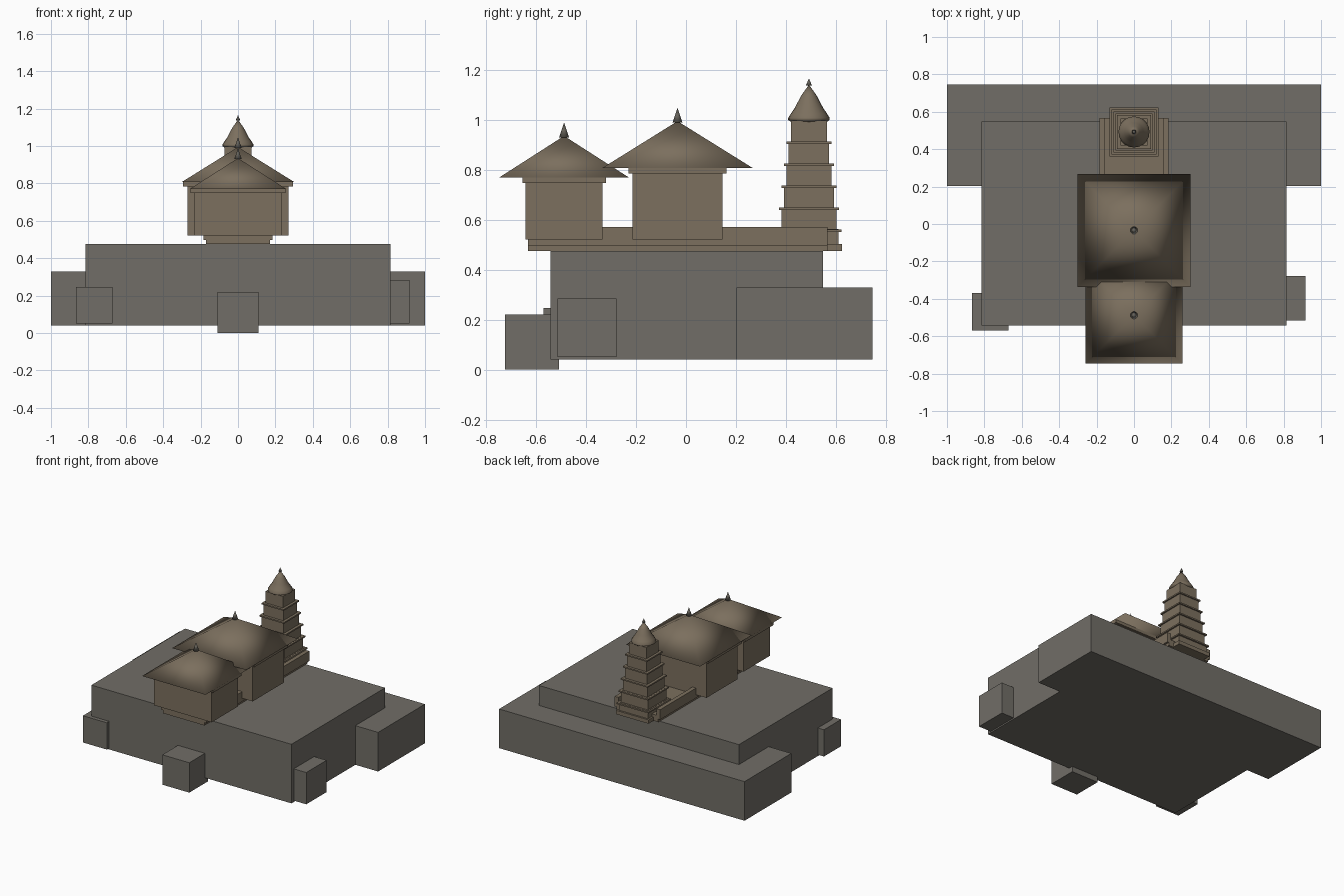
import bpy, bmesh, math

if "Cube" in bpy.data.objects:
    bpy.data.objects.remove(bpy.data.objects["Cube"])


def material(name, rgb):
    m = bpy.data.materials.new(name)
    m.diffuse_color = (*rgb, 1)
    m.use_nodes = True
    m.node_tree.nodes["Principled BSDF"].inputs["Base Color"].default_value = m.diffuse_color
    return m


ROCK = material("stone_grey", (0.165, 0.155, 0.135))
TAN = material("stone_tan", (0.20, 0.160, 0.112))
DARK = material("finial_grey", (0.13, 0.12, 0.10))


def finish(name, bm, mat, smooth=False):
    bmesh.ops.recalc_face_normals(bm, faces=bm.faces)
    for f in bm.faces:
        f.smooth = smooth
    me = bpy.data.meshes.new(name)
    bm.to_mesh(me)
    bm.free()
    ob = bpy.data.objects.new(name, me)
    bpy.context.collection.objects.link(ob)
    me.materials.append(mat)
    return ob


def box(name, x, y, z, mat):
    """Box from (min, max) pairs on each axis."""
    bm = bmesh.new()
    bmesh.ops.create_cube(bm, size=1)
    for v in bm.verts:
        for i, (lo, hi) in enumerate((x, y, z)):
            v.co[i] = lo if v.co[i] < 0 else hi
    return finish(name, bm, mat)


def lathe(name, y, profile, sides, mat, turn=0.0):
    """Closed, smooth-shaded revolved shape from (radius, z) rings, ending in a point."""
    bm = bmesh.new()
    rings = []
    for r, z in profile[:-1]:
        rings.append([bm.verts.new((r * math.cos(turn + 2 * math.pi * k / sides),
                                    y + r * math.sin(turn + 2 * math.pi * k / sides), z))
                      for k in range(sides)])
    tip = bm.verts.new((0, y, profile[-1][1]))
    bm.faces.new(rings[0])
    for k in range(sides):
        n = (k + 1) % sides
        for a, b in zip(rings, rings[1:]):
            bm.faces.new((a[k], a[n], b[n], b[k]))
        bm.faces.new((rings[-1][k], rings[-1][n], tip))
    return finish(name, bm, mat, True)


# Rock platform and surrounding blocks
box("main_platform", (-0.815, 0.815), (-0.542, 0.548), (0.04, 0.475), ROCK)
box("rear_platform", (-1, 1), (0.202, 0.747), (0.04, 0.328), ROCK)
box("front_block", (-0.11, 0.11), (-0.724, -0.509), (0, 0.22), ROCK)
box("left_block", (-0.865, -0.67), (-0.57, -0.37), (0.05, 0.247), ROCK)
box("right_block", (0.68, 0.917), (-0.515, -0.278), (0.05, 0.284), ROCK)

# Causeway with a low parapet on each side
box("causeway_deck", (-0.17, 0.17), (-0.632, 0.566), (0.475, 0.522), TAN)
for side, s in (("left", -1), ("right", 1)):
    box(side + "_parapet", sorted((s * 0.155, s * 0.185)), (-0.632, 0.566),
        (0.497, 0.57), TAN)


# Halls: walls, cornice, pyramid roof and finial
def hall(name, y, wall_x, wall_y, corn_x, corn_y, roof, z_wall, z_eave, z_top):
    box(name + "_walls", (-wall_x, wall_x), (y - wall_y, y + wall_y), (0.52, z_wall), TAN)
    box(name + "_cornice", (-corn_x, corn_x), (y - corn_y, y + corn_y), (z_wall, z_eave), TAN)
    lathe(name + "_roof", y, [(roof * math.sqrt(2), z_eave), (0, z_top)], 4, TAN, math.pi / 4)
    lathe(name + "_finial", y, [(0.02, z_top - 0.006), (0, z_top + 0.053)], 12, DARK)


hall("front_hall", -0.488, 0.235, 0.154, 0.255, 0.167, 0.259, 0.747, 0.769, 0.935)
hall("main_hall", -0.034, 0.27, 0.181, 0.294, 0.197, 0.302, 0.784, 0.806, 0.994)

# Pagoda: plinth, tapering storeys with thin ledges
PY = 0.492
box("pagoda_plinth", (-0.132, 0.132), (PY - 0.132, PY + 0.132), (0.475, 0.503), TAN)
for i in range(6):
    z0 = 0.475 + 0.087 * i
    h = 0.119 - 0.0095 * i
    box(f"pagoda_storey_{i + 1}", (-h, h), (PY - h, PY + h), (z0, z0 + 0.087), TAN)
    if i < 5:
        e = 0.131 - 0.0103 * i
        z = 0.55 + 0.0882 * i
        box(f"pagoda_ledge_{i + 1}", (-e, e), (PY - e, PY + e), (z, z + 0.01), TAN)

# Round pagoda cap and finial
lathe("pagoda_cap", PY, [(0.07, 0.99), (0.083, 0.999), (0.083, 1.007), (0.072, 1.025),
                         (0.058, 1.045), (0.05, 1.06), (0.03, 1.098), (0, 1.14)], 20, TAN)
lathe("pagoda_finial", PY, [(0.012, 1.137), (0, 1.165)], 12, DARK)
